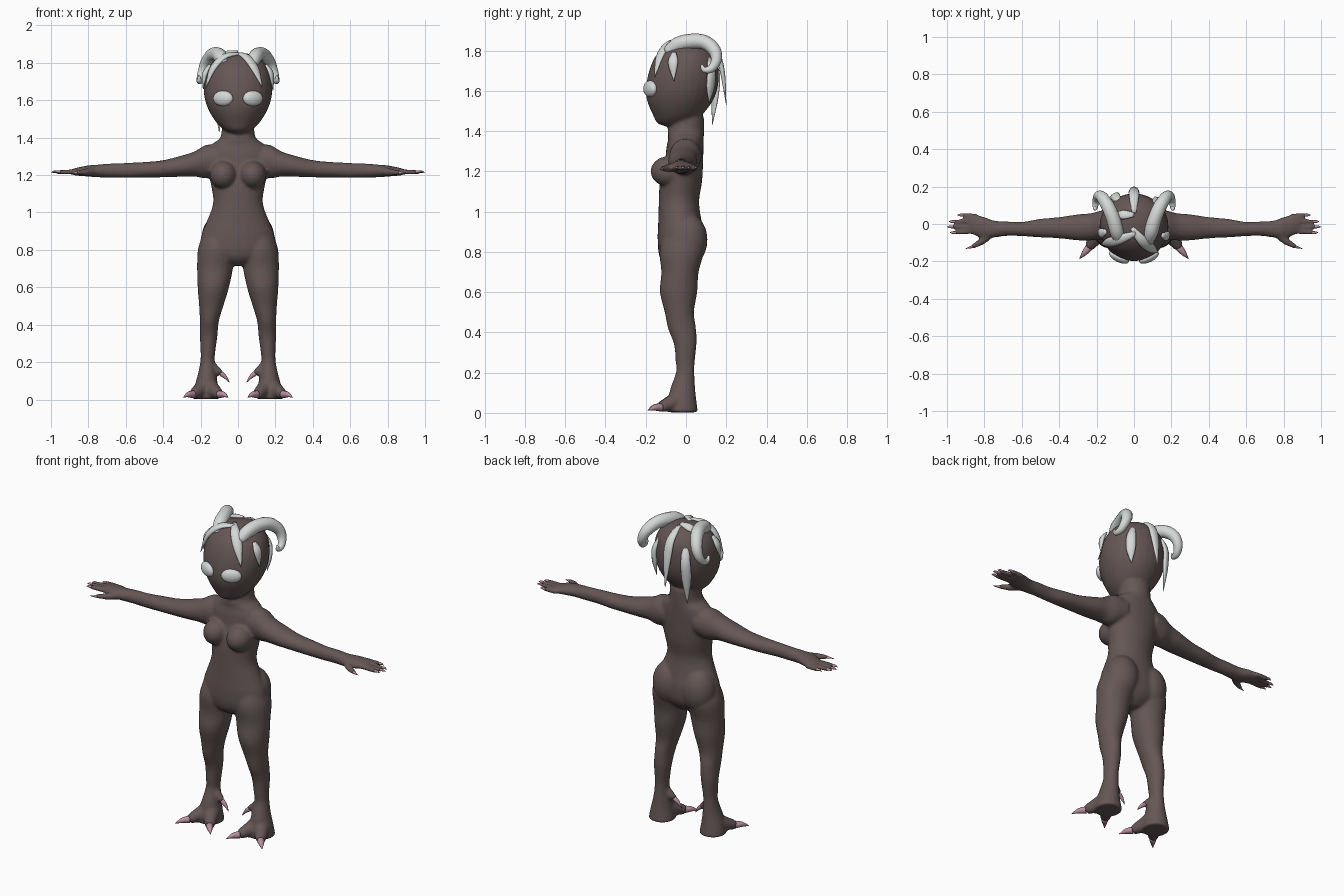
import bpy, bmesh, math
from mathutils import Vector, Matrix

def material(name, col):
    m = bpy.data.materials.new(name)
    m.diffuse_color = (*col, 1)
    return m

SKIN = material("dark_skin", (0.130, 0.094, 0.092))
PALE = material("pale_grey", (0.66, 0.69, 0.68))
PINK = material("claw_pink", (0.48, 0.28, 0.34))
X, Y, Z = Vector((1, 0, 0)), Vector((0, 1, 0)), Vector((0, 0, 1))
HEAD = Vector((0, -0.01, 1.66))

def spline(pts, steps):
    """Catmull-Rom through points carrying position and two radii."""
    p = [Vector(q) for q in pts]
    p = [2 * p[0] - p[1]] + p + [2 * p[-1] - p[-2]]
    out = []
    for i in range(1, len(p) - 2):
        a, b, c, d = p[i - 1:i + 3]
        for k in range(steps):
            t = k / steps
            out.append(0.5 * (2 * b + (c - a) * t + (2 * a - 5 * b + 4 * c - d) * t * t
                              + (3 * b - a - 3 * c + d) * t ** 3))
    return out + [p[-2]]

def loft(bm, pts, s=1, axes=None, ref=None, n=16, steps=4):
    """Tube of elliptical rings (x, y, z, a, b), with fixed axes or framed by ref."""
    path = spline([(q[0] * s, *q[1:]) for q in pts], steps)
    rings = []
    for i, q in enumerate(path):
        c = Vector(q[:3])
        if axes:
            u, v = axes
        else:
            t = (Vector(path[min(i + 1, len(path) - 1)][:3]) - Vector(path[max(i - 1, 0)][:3])).normalized()
            v = ref(c) if callable(ref) else ref
            u = t.cross(v).normalized()
            v = u.cross(t)
        a, b = max(q[3], 0.001), max(q[4], 0.001)
        rings.append([bm.verts.new(c + u * a * math.cos(w) + v * b * math.sin(w))
                      for w in (2 * math.pi * k / n for k in range(n))])
    for r0, r1 in zip(rings, rings[1:]):
        for k in range(n):
            bm.faces.new((r0[k], r0[(k + 1) % n], r1[(k + 1) % n], r1[k]))
    bm.faces.new(rings[0])
    bm.faces.new(rings[-1])

def ball(bm, c, r, turn=0):
    m = Matrix.Translation(c) @ Matrix.Rotation(turn, 4, 'Z') @ Matrix.Diagonal((*r, 1))
    bmesh.ops.create_uvsphere(bm, u_segments=24, v_segments=14, radius=1, matrix=m)

def finish(name, bm, mat, smooth=True):
    bmesh.ops.recalc_face_normals(bm, faces=bm.faces[:])
    me = bpy.data.meshes.new(name)
    bm.to_mesh(me)
    bm.free()
    me.materials.append(mat)
    for p in me.polygons:
        p.use_smooth = smooth
    ob = bpy.data.objects.new(name, me)
    bpy.context.collection.objects.link(ob)
    return ob

# Body: torso, head, limbs fused into one skin
body = bmesh.new()
torso = [(1.47, .01, .085, .08), (1.40, 0, .095, .09), (1.365, 0, .14, .088), (1.32, -.005, .17, .092),
         (1.25, -.01, .165, .095), (1.15, -.025, .145, .105), (1.05, -.035, .133, .1),
         (.95, -.03, .168, .108), (.88, -.025, .195, .116), (.8, -.025, .2, .112),
         (.75, -.03, .14, .09), (.715, -.03, .05, .05)]
loft(body, [(0, y, z, a, b) for z, y, a, b in torso], axes=(X, Y), n=28)
head = [(1.425, -.06, .035, .045), (1.44, -.055, .07, .088), (1.48, -.042, .115, .122), (1.55, -.03, .158, .163),
        (1.62, -.02, .18, .178), (1.70, -.01, .183, .173), (1.77, 0, .163, .153),
        (1.82, .005, .12, .113), (1.845, .01, .07, .07), (1.855, .01, .02, .02)]
loft(body, [(0, y, z, a, b) for z, y, a, b in head], axes=(X, Y), n=28)

leg = [(.11, -.02, .88, .08, .09), (.115, -.022, .8, .1, .11), (.123, -.03, .7, .096, .093),
       (.132, -.037, .6, .084, .093), (.143, -.033, .5, .065, .073), (.153, -.02, .42, .051, .07),
       (.157, -.004, .34, .047, .056), (.161, -.004, .25, .039, .047), (.163, -.004, .2, .039, .046),
       (.166, -.015, .13, .05, .06), (.17, -.02, .06, .066, .072), (.17, -.018, .003, .076, .078)]
arm = [(.1, 0, 1.28, .08, .08), (.17, -.005, 1.272, .078, .09), (.23, -.015, 1.26, .073, .068),
       (.3, -.018, 1.248, .07, .057), (.4, -.02, 1.234, .057, .046), (.5, -.022, 1.228, .05, .042),
       (.6, -.027, 1.225, .038, .04), (.68, -.025, 1.224, .039, .038), (.75, -.027, 1.222, .046, .034),
       (.8, -.02, 1.222, .058, .03), (.87, 0, 1.218, .054, .02), (.885, 0, 1.218, .045, .014)]
fingers = [(.043, .048, .91), (.017, .013, .955), (-.012, -.015, .965), (-.038, -.046, .95)]
toes = [((.185, -.04, .06), (.24, -.125, .028), (.292, -.187, .012)),
        ((.15, -.04, .06), (.1, -.13, .028), (.052, -.19, .012)),
        ((.155, -.01, .19), (.092, -.02, .14), (.045, -.025, .09))]
for s in (1, -1):
    loft(body, leg, s, axes=(X, Y), n=20)
    loft(body, arm, s, axes=(Y, Z), n=20)
    for y0, y1, end in fingers:
        loft(body, [(.84, y0, 1.217, .014, .015), (.9, (y0 + y1) / 2, 1.217, .013, .014),
                    (end + .01, y1, 1.216, .01, .011)], s, axes=(Y, Z), n=10)
    loft(body, [(.76, -.04, 1.22, .026, .026), (.81, -.09, 1.216, .02, .02),
                (.865, -.122, 1.213, .012, .012)], s, ref=Z, n=10)
    for i, (a, b, _) in enumerate(toes):
        r0, r1 = ((.05, .026), (.05, .026), (.03, .017))[i]
        loft(body, [(*a, r0, r0), (*b, r1, r1)], s, ref=Z if i < 2 else Y, n=14)
    ball(body, (.078 * s, -.088, 1.2), (.072, .088, .075))     # breast
    ball(body, (.098 * s, .012, .86), (.098, .095, .13))       # buttock
skin = finish("body", body, SKIN)
rm = skin.modifiers.new("fuse", 'REMESH')
rm.mode, rm.voxel_size, rm.use_smooth_shade = 'VOXEL', 0.0085, True
sm = skin.modifiers.new("soften", 'SMOOTH')
sm.factor, sm.iterations = 0.5, 5

# Eyes
bm = bmesh.new()
for s in (1, -1):
    ball(bm, (.08 * s, -.178, 1.61), (.058, .026, .041), s * math.radians(26))
finish("eyes", bm, PALE)

# Curled horns
horn = [(.075, -.09, 1.79, .03, .03), (.092, -.04, 1.83, .038, .038), (.112, .03, 1.846, .038, .038),
        (.14, .095, 1.84, .036, .036), (.17, .142, 1.8, .032, .032), (.19, .15, 1.75, .026, .026),
        (.202, .125, 1.71, .02, .02), (.207, .09, 1.705, .014, .014), (.208, .077, 1.73, .006, .006)]
bm = bmesh.new()
for s in (1, -1):
    loft(bm, horn, s, ref=X, n=14)
finish("horns", bm, PALE)

# Hair locks: flattened tapering strands lying on the head
locks = {
    "fringe_right": [(-.01, -.02, 1.85), (.04, -.085, 1.835), (.09, -.13, 1.77), (.13, -.155, 1.67)],
    "fringe_left": [(.01, -.05, 1.85), (-.07, -.08, 1.835), (-.135, -.1, 1.77), (-.175, -.11, 1.66)],
    "side_right": [(.15, -.06, 1.79), (.178, -.065, 1.74), (.187, -.06, 1.65)],
    "side_left": [(-.15, -.04, 1.79), (-.178, -.05, 1.74), (-.187, -.06, 1.66)],
    "crown": [(.0, .05, 1.86), (-.06, .05, 1.85), (-.11, .055, 1.825)],
    "back_centre": [(0, .06, 1.85), (0, .145, 1.8), (0, .18, 1.7), (0, .2, 1.53)],
    "back_left": [(-.07, .1, 1.8), (-.1, .148, 1.7), (-.105, .145, 1.58), (-.1, .13, 1.43)],
    "back_right": [(.1, .11, 1.77), (.125, .126, 1.7), (.125, .122, 1.62), (.115, .115, 1.54)],
}
for name, pts in locks.items():
    bm = bmesh.new()
    last = len(pts) - 1
    w = [.012] + [.026] * (last - 1) + [.002]
    loft(bm, [(*p, w[i], w[i] * .5) for i, p in enumerate(pts)], ref=lambda c: (c - HEAD).normalized(), n=10)
    finish("hair_" + name, bm, PALE)

# Claws on toes and fingers
bm = bmesh.new()
for s in (1, -1):
    for i, (a, b, c) in enumerate(toes):
        r = .021 if i < 2 else .014
        a, b, c = Vector(a), Vector(b), Vector(c)
        mid = (b + c) / 2 + Z * .006
        loft(bm, [(*b, r, r), (*mid, r * .7, r * .7), (*c, .001, .001)], s, ref=Z if i < 2 else Y, n=10)
    for _, y, end in fingers:
        loft(bm, [(end, y, 1.217, .008, .008), (end + .02, y, 1.218, .007, .006),
                  (end + .035, y, 1.214, .001, .001)], s, axes=(Y, Z), n=8)
    loft(bm, [(.86, -.12, 1.213, .009, .009), (.9, -.132, 1.21, .001, .001)], s, ref=Z, n=8)
finish("claws", bm, PINK)
